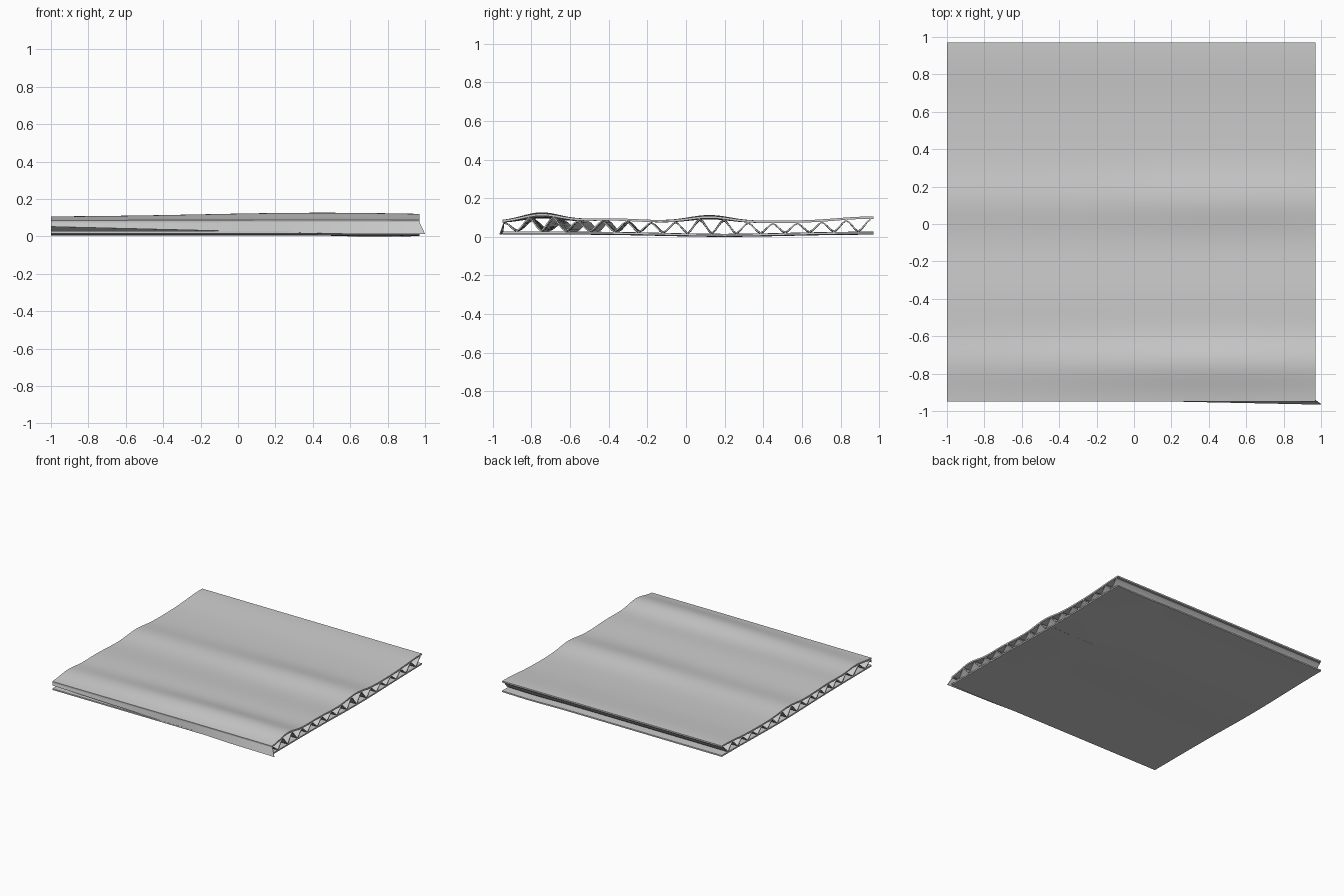
import bpy
import math

cube = bpy.data.objects.get("Cube")
if cube:
    bpy.data.objects.remove(cube)

# Single paper material
paper = bpy.data.materials.new("grey_paper")
paper.use_nodes = True
grey = (0.6, 0.6, 0.6, 1)
paper.diffuse_color = grey
paper.node_tree.nodes["Principled BSDF"].inputs["Base Color"].default_value = grey

LEFT, RIGHT, FRONT, BACK = -1.0, 0.97, -0.95, 0.97
TOP_T, BOTTOM_T, FLUTE_T = 0.012, 0.011, 0.007


def bump(d, width):
    return math.exp(-(d / width) ** 2)


def top_z(x, y):
    """Upper face of the warped top liner."""
    z = 0.083 + 0.043 * (0.5 + 0.5 * bump(x - 0.45, 0.9)) * bump(y + 0.75, 0.14)
    z += 0.013 * bump(y + 0.4, 0.22)
    z += 0.03 * (0.65 + 0.35 * bump(x - 0.5, 0.6)) * bump(y - 0.12, 0.15)
    return z + 0.022 * bump(y - 0.95, 0.24)


def bottom_z(x, y):
    """Upper face of the gently sagging bottom liner."""
    return 0.028 - 0.012 * bump(y - 0.2, 0.45) - 0.005 * bump(x - 0.73, 0.2)


def sheet(name, nu, nv, fn, thickness, offset):
    """Grid surface fn(u, v), thickened into paper."""
    verts = [fn(i / nu, j / nv) for j in range(nv + 1) for i in range(nu + 1)]
    w = nu + 1
    faces = [(j * w + i, j * w + i + 1, (j + 1) * w + i + 1, (j + 1) * w + i)
             for j in range(nv) for i in range(nu)]
    mesh = bpy.data.meshes.new(name)
    mesh.from_pydata(verts, [], faces)
    mesh.materials.append(paper)
    obj = bpy.data.objects.new(name, mesh)
    bpy.context.collection.objects.link(obj)
    bpy.ops.object.select_all(action="DESELECT")
    obj.select_set(True)
    bpy.context.view_layer.objects.active = obj
    mod = obj.modifiers.new("thickness", "SOLIDIFY")
    mod.thickness, mod.offset = thickness, offset
    bpy.ops.object.modifier_apply(modifier=mod.name)
    bpy.ops.object.shade_smooth_by_angle(angle=math.radians(35))
    return obj


def mix(a, b, t):
    return a + (b - a) * t


def liner(height):
    def point(u, v):
        x, y = mix(LEFT, RIGHT, u), mix(FRONT, BACK, v)
        return x, y, height(x, y)
    return point


# Flat outer liners
sheet("top_liner", 48, 80, liner(top_z), TOP_T, -1)
sheet("bottom_liner", 48, 60, liner(bottom_z), BOTTOM_T, -1)

# Fluted middle layer, crushed askew toward the front
WAVES, STEPS = 15, 8


def flute_point(u, v):
    x = mix(LEFT, RIGHT, u)
    y = mix(FRONT + 0.01, BACK - 0.015, v)
    wave = abs((v * WAVES) % 1 * 2 - 1)
    wave = min(1, max(0, (wave - 0.5) * 1.25 + 0.5))
    skew = 0.06 * (1 - u) * bump(y + 0.65, 0.3) * min(1, v * 8)
    y += skew
    low = bottom_z(x, y) + FLUTE_T / 2
    high = top_z(x, y) - TOP_T - FLUTE_T / 2
    return x, y, mix(low, high, wave)


sheet("fluted_core", 24, WAVES * STEPS, flute_point, FLUTE_T, 0)


# Loose end of the core, hanging lower and further out at the right corner
def flap_point(u, v):
    x = mix(LEFT, RIGHT + 0.03 * (1 - v), u)
    out = 0.017 * max(0, (u - 0.6) / 0.4)
    y = mix(FRONT + 0.003 - out, FRONT + 0.008, v)
    low = mix(0.052, 0.013, min(1, u * 1.25))
    high = top_z(x, FRONT) - TOP_T
    return x, y, mix(low, high, v)


sheet("loose_front_flap", 24, 2, flap_point, 0.004, 0)

# Crease where one flute presses through the bottom liner
def crease_point(u, v):
    x = mix(0.58, RIGHT, u)
    y = 0.2 + (v - 0.5) * 0.012
    depth = 0.003 * math.sin(math.pi * u) * (1 - abs(2 * v - 1))
    return x, y, max(0.001, bottom_z(x, y) - BOTTOM_T - depth)


sheet("bottom_crease", 12, 2, crease_point, 0.002, 0)
